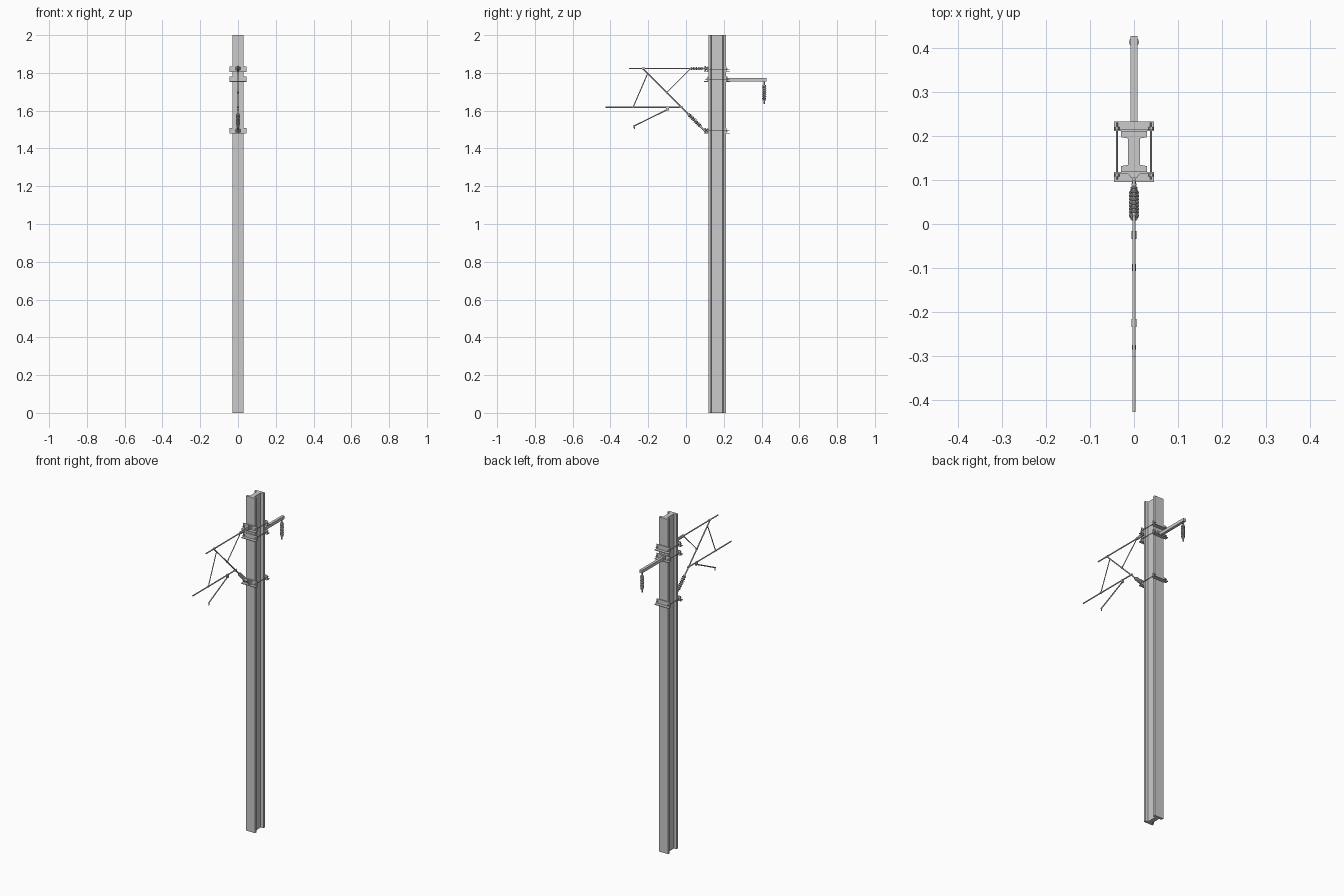
import bpy, bmesh, math
from mathutils import Vector

if "Cube" in bpy.data.objects:
    bpy.data.objects.remove(bpy.data.objects["Cube"])


def finish(name, bm, smooth=False):
    bmesh.ops.recalc_face_normals(bm, faces=bm.faces)
    me = bpy.data.meshes.new(name)
    bm.to_mesh(me)
    bm.free()
    ob = bpy.data.objects.new(name, me)
    bpy.context.collection.objects.link(ob)
    if smooth:
        bpy.ops.object.select_all(action='DESELECT')
        ob.select_set(True)
        bpy.context.view_layer.objects.active = ob
        bpy.ops.object.shade_smooth_by_angle(angle=math.radians(40))
    return ob


def box(name, x, y, z):
    """Box from (min, max) ranges."""
    bm = bmesh.new()
    bmesh.ops.create_cube(bm, size=1)
    for v in bm.verts:
        v.co = [r[0] if c < 0 else r[1] for r, c in zip((x, y, z), v.co)]
    return finish(name, bm)


def extrude(name, pts, vec):
    """Closed outline swept along a vector."""
    bm = bmesh.new()
    face = bm.faces.new([bm.verts.new(p) for p in pts])
    res = bmesh.ops.extrude_face_region(bm, geom=[face], use_keep_orig=True)
    bmesh.ops.translate(bm, vec=vec,
                        verts=[g for g in res['geom'] if isinstance(g, bmesh.types.BMVert)])
    return finish(name, bm)


def lathe(name, a, b, profile, n=12):
    """Turned part from a to b; profile holds (fraction, radius) pairs."""
    a, b = Vector(a), Vector(b)
    d = b - a
    q = d.to_track_quat('Z', 'Y')
    bm = bmesh.new()
    rings = []
    for t, r in profile:
        rings.append([bm.verts.new(a + d * t + q @ Vector((r * math.cos(k * math.tau / n),
                                                           r * math.sin(k * math.tau / n), 0)))
                      for k in range(n)])
    for r0, r1 in zip(rings, rings[1:]):
        for k in range(n):
            bm.faces.new((r0[k], r0[(k + 1) % n], r1[(k + 1) % n], r1[k]))
    bm.faces.new(rings[0])
    bm.faces.new(rings[-1])
    return finish(name, bm, n > 6)


def rod(name, a, b, r, n=12):
    return lathe(name, a, b, [(0, r), (1, r)], n)


def insulator(name, a, b, core, shed, count):
    """Core with evenly spaced sheds and a metal cap at each end."""
    prof = [(0, core * 1.3), (0.06, core * 1.3), (0.06, core)]
    step = 0.88 / count
    for i in range(count):
        t = 0.06 + i * step
        prof += [(t + step * .2, core), (t + step * .35, shed),
                 (t + step * .55, shed), (t + step * .85, core)]
    prof += [(0.94, core), (0.94, core * 1.3), (1, core * 1.3)]
    return lathe(name, a, b, prof, 16)


# H-section mast
Y0, Y1, F = 0.118, 0.211, 0.0135
half = [(0.03, Y0), (0.03, Y0 + F), (0.0135, Y0 + F + .003),
        (0.0135, Y1 - F - .003), (0.03, Y1 - F), (0.03, Y1)]
outline = half + [(-x, y) for x, y in reversed(half)]
extrude("mast", [(x, y, 0) for x, y in outline], (0, 0, 2))

# Angle-bar clamps joined by threaded rods
for label, z0, z1 in (("top", 1.804, 1.835), ("feeder", 1.752, 1.781), ("bottom", 1.479, 1.509)):
    zm = (z0 + z1) / 2
    for side, y, s in (("front", Y0, -1), ("back", Y1, 1)):
        prof = [(0, z0), (.0225, z0), (.0225, z0 + .004), (.004, z0 + .004), (.004, z1), (0, z1)]
        extrude(f"{label}_clamp_{side}", [(-.046, y + s * d, z) for d, z in prof], (.092, 0, 0))
        for x in (-.039, .039):
            rod(f"{label}_clamp_nut_{side}", (x, y + s * .004, zm), (x, y + s * .010, zm), .0055, 6)
    for x in (-.039, .039):
        rod(f"{label}_clamp_rod", (x, Y0 - .0165, zm), (x, Y1 + .0195, zm), .0022, 8)

# Hinge brackets on the track side
for label, z in (("top", 1.823), ("bottom", 1.494)):
    extrude(f"{label}_hinge_plate", [(-.013, Y0 - .004, z - .009), (.013, Y0 - .004, z - .009),
            (.007, Y0 - .013, z - .009), (-.007, Y0 - .013, z - .009)], (0, 0, .018))
    rod(f"{label}_hinge_pin", (0, .102, z - .013), (0, .102, z + .013), .004)

# Top tube with its insulator
ZT = 1.823
insulator("top_insulator", (0, .02, ZT), (0, .092, ZT), .0042, .0085, 7)
rod("top_insulator_fitting", (0, .09, ZT), (0, .106, ZT), .0035)
rod("top_tube", (0, -.302, ZT), (0, .022, ZT), .0036)

# Diagonal tube with its insulator
P, Q = Vector((0, .102, 1.492)), Vector((0, -.225, 1.819))
insulator("diagonal_insulator", P.lerp(Q, .275), P.lerp(Q, .07), .006, .0112, 8)
rod("diagonal_insulator_fitting", P, P.lerp(Q, .08), .0045)
rod("diagonal_tube", P.lerp(Q, .27), Q, .0036)
rod("top_joint", (0, -.234, ZT), (0, -.216, ZT), .0055)

# Registration tube and bracing
ZR = 1.618
rod("registration_tube", (0, -.427, ZR), (0, -.024, ZR), .0036)
rod("registration_joint", (0, -.034, ZR), (0, -.016, ZR), .0052)
rod("brace_strut", (0, .025, ZT), (0, -.102, 1.696), .0026, 8)
rod("hanger_strut", (0, -.203, 1.797), (0, -.280, ZR), .0026, 8)
for y, z in ((.022, ZT), (-.280, ZR), (-.102, 1.696)):
    rod("strut_clip", (-.0045, y, z), (.0045, y, z), .005, 8)

# Steady arm with contact wire clip
box("steady_arm_bracket", (-.004, .004), (-.106, -.091), (1.601, 1.622))
rod("steady_arm", (0, -.096, 1.607), (0, -.277, 1.518), .0034, 10)
rod("contact_wire_clip", (0, -.277, 1.521), (0, -.272, 1.504), .003, 8)

# Feeder arm at the back with hanging insulator
ZA = 1.763
box("feeder_arm", (-.008, .008), (Y1 + .003, .427), (ZA - .009, ZA + .009))
box("feeder_arm_foot", (-.016, .016), (Y1 + .004, Y1 + .010), (1.753, 1.781))
YF = .414
rod("feeder_hanger", (0, YF, 1.765), (0, YF, 1.725), .0035)
insulator("feeder_insulator", (0, YF, 1.735), (0, YF, 1.654), .0065, .0112, 7)
rod("feeder_clamp_stem", (0, YF, 1.657), (0, YF, 1.636), .0048)
